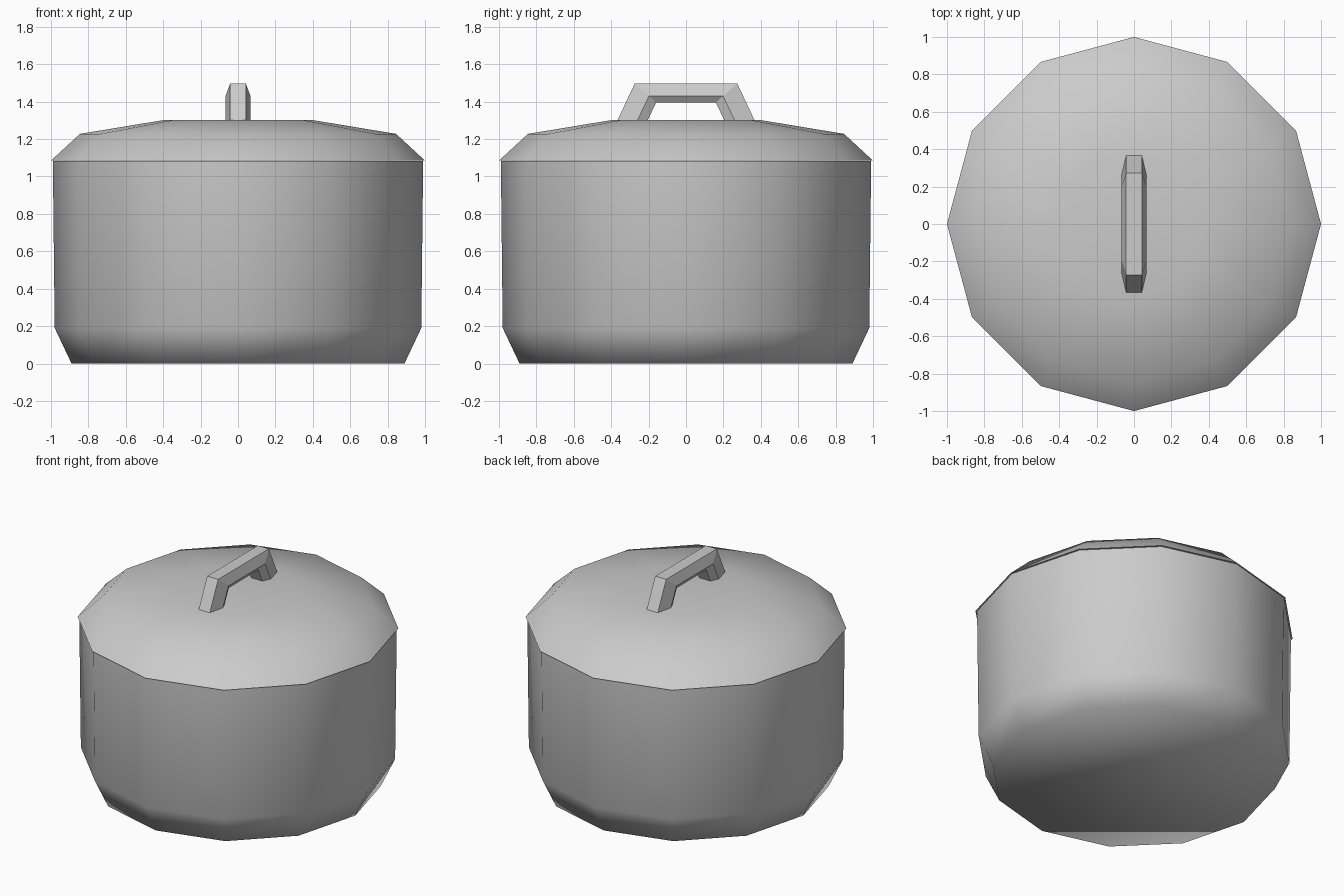
import bpy
import bmesh
import math

cube = bpy.data.objects.get("Cube")
if cube:
    bpy.data.objects.remove(cube, do_unlink=True)

SIDES = 12

metal = bpy.data.materials.new("grey metal")
metal.use_nodes = True
grey = (0.6, 0.6, 0.6, 1)
metal.diffuse_color = grey
metal.node_tree.nodes["Principled BSDF"].inputs["Base Color"].default_value = grey


def loft(name, rings, closed=False):
    """Bridge a series of point rings and cap the two ends."""
    bm = bmesh.new()
    loops = [[bm.verts.new(p) for p in ring] for ring in rings]
    for a, b in zip(loops, loops[1:]):
        for i in range(len(a)):
            j = (i + 1) % len(a)
            bm.faces.new((a[i], a[j], b[j], b[i]))
    bm.faces.new(loops[0])
    bm.faces.new(loops[-1])
    bmesh.ops.recalc_face_normals(bm, faces=bm.faces)
    mesh = bpy.data.meshes.new(name)
    bm.to_mesh(mesh)
    bm.free()
    mesh.materials.append(metal)
    obj = bpy.data.objects.new(name, mesh)
    bpy.context.collection.objects.link(obj)
    return obj


def turned(name, profile):
    """Smooth twelve-sided body from (radius, height) pairs."""
    angles = [math.tau * i / SIDES for i in range(SIDES)]
    obj = loft(name, [[(r * math.cos(a), r * math.sin(a), z) for a in angles]
                      for r, z in profile])
    bpy.ops.object.select_all(action="DESELECT")
    obj.select_set(True)
    bpy.context.view_layer.objects.active = obj
    bpy.ops.object.shade_smooth_by_angle(angle=math.radians(75))
    return obj


# Pot with a chamfered foot, and the overhanging lid
turned("pot_body", [(0.89, 0), (0.98, 0.19), (0.99, 1.083)])
turned("pot_lid", [(1, 1.085), (0.845, 1.228), (0.39, 1.303)])

# Faceted handle: six-sided section swept over a trapezoid arch
# Each lane: half width, foot y, corner y, corner height
outer = (0.042, 0.367, 0.274, 1.497)
middle = (0.067, 0.26, 0.198, 1.43)
inner = (0.042, 0.205, 0.16, 1.395)
section = [(1, outer), (1, middle), (1, inner),
           (-1, inner), (-1, middle), (-1, outer)]


def handle_ring(side, foot):
    return [(s * w, side * (fy if foot else cy), 1.3 if foot else cz)
            for s, (w, fy, cy, cz) in section]


loft("lid_handle", [handle_ring(-1, True), handle_ring(-1, False),
                    handle_ring(1, False), handle_ring(1, True)])
